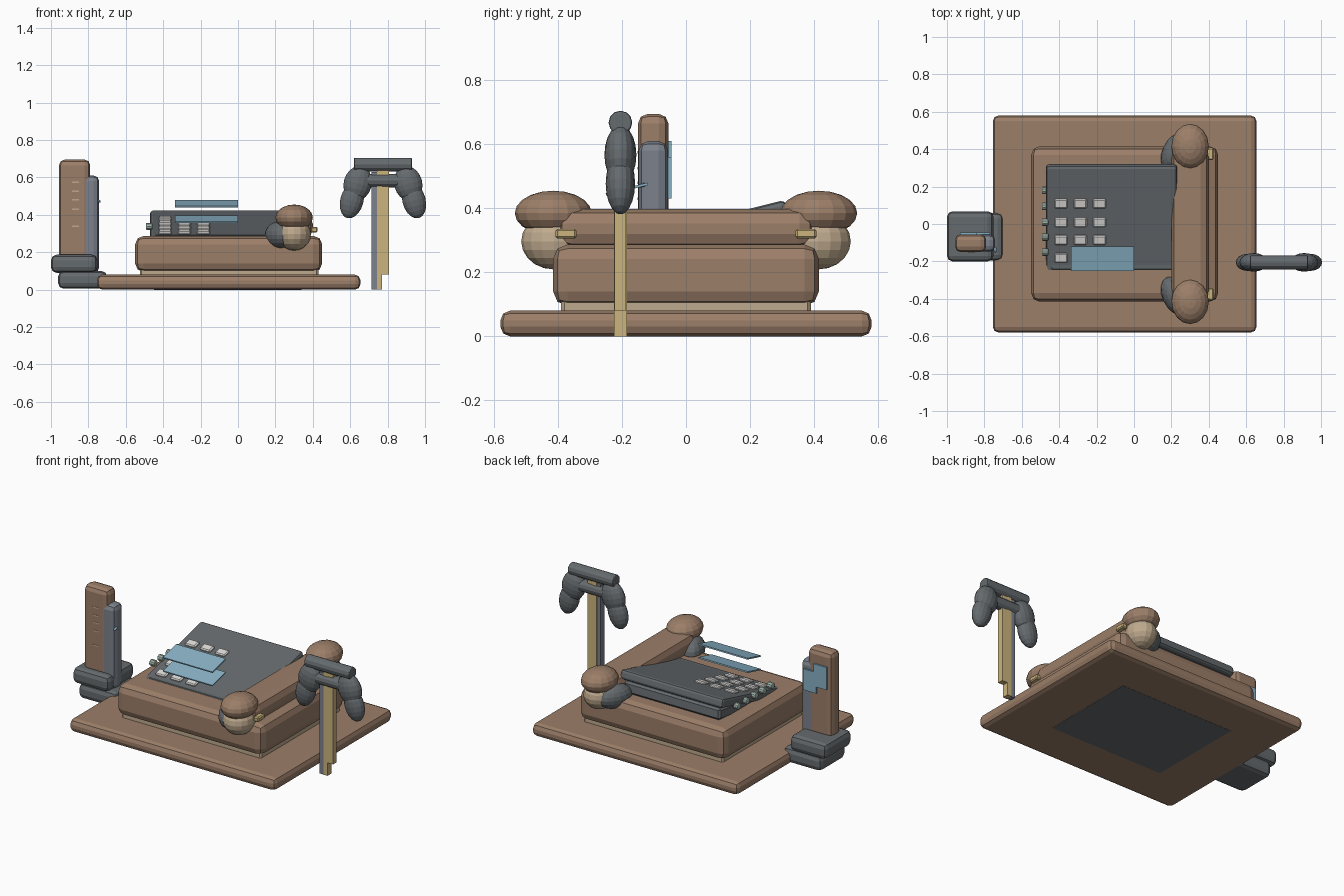
import bpy
import bmesh
from math import radians
from mathutils import Matrix, Vector

if "Cube" in bpy.data.objects:
    bpy.data.objects.remove(bpy.data.objects["Cube"])


def mat(name, r, g, b):
    m = bpy.data.materials.new(name)
    m.diffuse_color = (r, g, b, 1)
    m.use_nodes = True
    m.node_tree.nodes["Principled BSDF"].inputs["Base Color"].default_value = m.diffuse_color
    return m


BROWN = mat("brown", 0.33, 0.21, 0.14)
TAN = mat("tan", 0.52, 0.40, 0.27)
DARK = mat("dark_grey", 0.13, 0.145, 0.155)
SLATE = mat("slate", 0.20, 0.22, 0.26)
BLUE = mat("blue", 0.25, 0.44, 0.56)
BRASS = mat("brass", 0.60, 0.46, 0.21)
KEY = mat("key_white", 0.72, 0.71, 0.69)
GREEN = mat("pale_green", 0.36, 0.46, 0.41)


def finish(name, bm, material):
    me = bpy.data.meshes.new(name)
    bm.to_mesh(me)
    bm.free()
    me.materials.append(material)
    ob = bpy.data.objects.new(name, me)
    bpy.context.collection.objects.link(ob)
    return ob


def box(name, x, y, z, material, bevel=0.0, seg=2, tilt=0.0):
    """Box from (min, max) ranges, optionally bevelled and tilted about x."""
    bm = bmesh.new()
    bmesh.ops.create_cube(bm, size=1)
    bmesh.ops.scale(bm, vec=(x[1] - x[0], y[1] - y[0], z[1] - z[0]), verts=bm.verts)
    if bevel:
        bmesh.ops.bevel(bm, geom=bm.edges[:], offset=bevel, segments=seg,
                        profile=0.5, affect='EDGES')
    ob = finish(name, bm, material)
    ob.location = [(a + b) / 2 for a, b in (x, y, z)]
    ob.rotation_euler.x = tilt
    return ob


def ellipsoid(name, c, r, material, rot=(0, 0, 0), seg=16, rings=10):
    bm = bmesh.new()
    bmesh.ops.create_uvsphere(bm, u_segments=seg, v_segments=rings, radius=1)
    bmesh.ops.scale(bm, vec=r, verts=bm.verts)
    ob = finish(name, bm, material)
    ob.location = c
    ob.rotation_euler = rot
    return ob


def rod_x(name, c, length, radius, material, seg=12, bevel=0.0):
    """Cylinder lying along x."""
    bm = bmesh.new()
    bmesh.ops.create_cone(bm, cap_ends=True, segments=seg, radius1=radius,
                          radius2=radius, depth=length,
                          matrix=Matrix.Rotation(radians(90), 3, 'Y').to_4x4())
    if bevel:
        rims = [e for e in bm.edges if any(len(f.verts) > 4 for f in e.link_faces)]
        bmesh.ops.bevel(bm, geom=rims, offset=bevel, segments=2, profile=0.5,
                        affect='EDGES')
    ob = finish(name, bm, material)
    ob.location = c
    return ob


# Base plate, plinth and body
box("base_plate", (-0.755, 0.655), (-0.58, 0.58), (0, 0.08), BROWN, 0.03)
box("plinth", (-0.525, 0.43), (-0.39, 0.39), (0.05, 0.12), TAN, 0.01, 1)
box("underside_panel", (-0.45, 0.34), (-0.31, 0.31), (-0.001, 0.01), DARK)
box("body", (-0.55, 0.45), (-0.415, 0.415), (0.095, 0.287), BROWN, 0.045)

# Sloping console: a wedge under a tilted panel
TILT = 0.245
box("console_lower", (-0.45, 0.22), (-0.25, 0.315), (0.255, 0.325), DARK, 0.012, 1, TILT * 0.5)
box("console_panel", (-0.47, 0.23), (-0.262, 0.325), (0.299, 0.356), DARK, 0.015, 2, TILT)


def panel_z(y):
    return 0.355 + (y - 0.03) * 0.25


# Keypad
for row, y in enumerate((0.11, 0.01, -0.085, -0.18)):
    for col, x in enumerate((-0.39, -0.287, -0.185)):
        z = panel_z(y)
        box(f"key_{row}_{col}", (x - 0.035, x + 0.035), (y - 0.026, y + 0.026),
            (z - 0.012, z + 0.014), KEY, 0.006, 1, TILT)

# Side buttons
for i, y in enumerate((0.18, 0.095, 0.01, -0.07, -0.15)):
    rod_x(f"side_button_{i}", (-0.475, y, 0.338), 0.035, 0.02, GREEN, 10, 0.006)

# Two floating display sheets
for i, z in enumerate((0.377, 0.46)):
    box(f"display_sheet_{i}", (-0.337, 0.0), (-0.252, -0.118), (z - 0.004, z + 0.004),
        BLUE, tilt=TILT)

# Handset: grip, two ear ends, cradle cups and clips
box("handset_grip", (0.20, 0.40), (-0.40, 0.40), (0.275, 0.398), BROWN, 0.045)
for side, s in (("front", -1), ("back", 1)):
    ellipsoid(f"handset_cap_{side}", (0.30, s * 0.415, 0.385), (0.10, 0.12, 0.07), BROWN)
    ellipsoid(f"handset_pad_{side}", (0.30, s * 0.413, 0.297), (0.09, 0.102, 0.088), TAN)
    ellipsoid(f"cradle_cup_{side}", (0.22, s * 0.385, 0.292), (0.068, 0.11, 0.072),
              DARK, (0, 0, -s * radians(25)))
    box(f"brass_clip_{side}", (0.39, 0.425), (s * 0.375 - 0.033, s * 0.375 + 0.033),
        (0.306, 0.336), BRASS, 0.006, 1)

# Left tower: stepped foot, brown post, slate post
box("tower_foot_lower", (-0.962, -0.70), (-0.195, 0.06), (0.005, 0.10), DARK, 0.03)
box("tower_foot_upper", (-1.0, -0.752), (-0.20, 0.068), (0.09, 0.187), DARK, 0.03)
box("tower_post", (-0.957, -0.79), (-0.15, -0.055), (0.16, 0.695), BROWN, 0.03)
box("tower_side_post", (-0.85, -0.742), (-0.148, -0.056), (0.09, 0.61), SLATE, 0.03)
box("tower_screen", (-0.93, -0.84), (-0.058, -0.045), (0.47, 0.61), BLUE)
box("tower_screen_lower", (-0.86, -0.77), (-0.058, -0.045), (0.43, 0.56), BLUE)
ellipsoid("tower_lever", (-0.742, -0.138, 0.472), (0.008, 0.018, 0.006), BLUE,
          (radians(15), 0, 0), 8, 6)
for i, z in enumerate((0.34, 0.43, 0.48, 0.525, 0.575)):
    box(f"tower_vent_{i}", (-0.888, -0.85), (-0.152, -0.145), (z - 0.004, z + 0.004), TAN)

# Right stand: three thin columns with a padded headset on top
CX, CY = 0.775, -0.205
box("stand_column_grey", (0.715, 0.742), (CY - 0.018, CY + 0.018), (0, 0.63), SLATE)
box("stand_column_tan", (0.742, 0.770), (CY - 0.02, CY + 0.02), (0, 0.64), BRASS)
box("stand_column_short", (0.770, 0.807), (CY - 0.018, CY + 0.018), (0.08, 0.64), BRASS)
rod_x("headset_band", (CX, CY, 0.668), 0.31, 0.037, DARK, 12, 0.006)
rod_x("headset_crossbar", (CX, CY, 0.583), 0.20, 0.036, DARK, 12, 0.018)
for side, s in (("left", -1), ("right", 1)):
    ellipsoid(f"ear_cushion_upper_{side}", (CX + s * 0.135, CY, 0.567), (0.075, 0.05, 0.095),
              DARK, (0, -s * radians(15), 0))
    ellipsoid(f"ear_cushion_lower_{side}", (CX + s * 0.166, CY, 0.477), (0.062, 0.046, 0.098),
              DARK, (0, -s * radians(15), 0))
